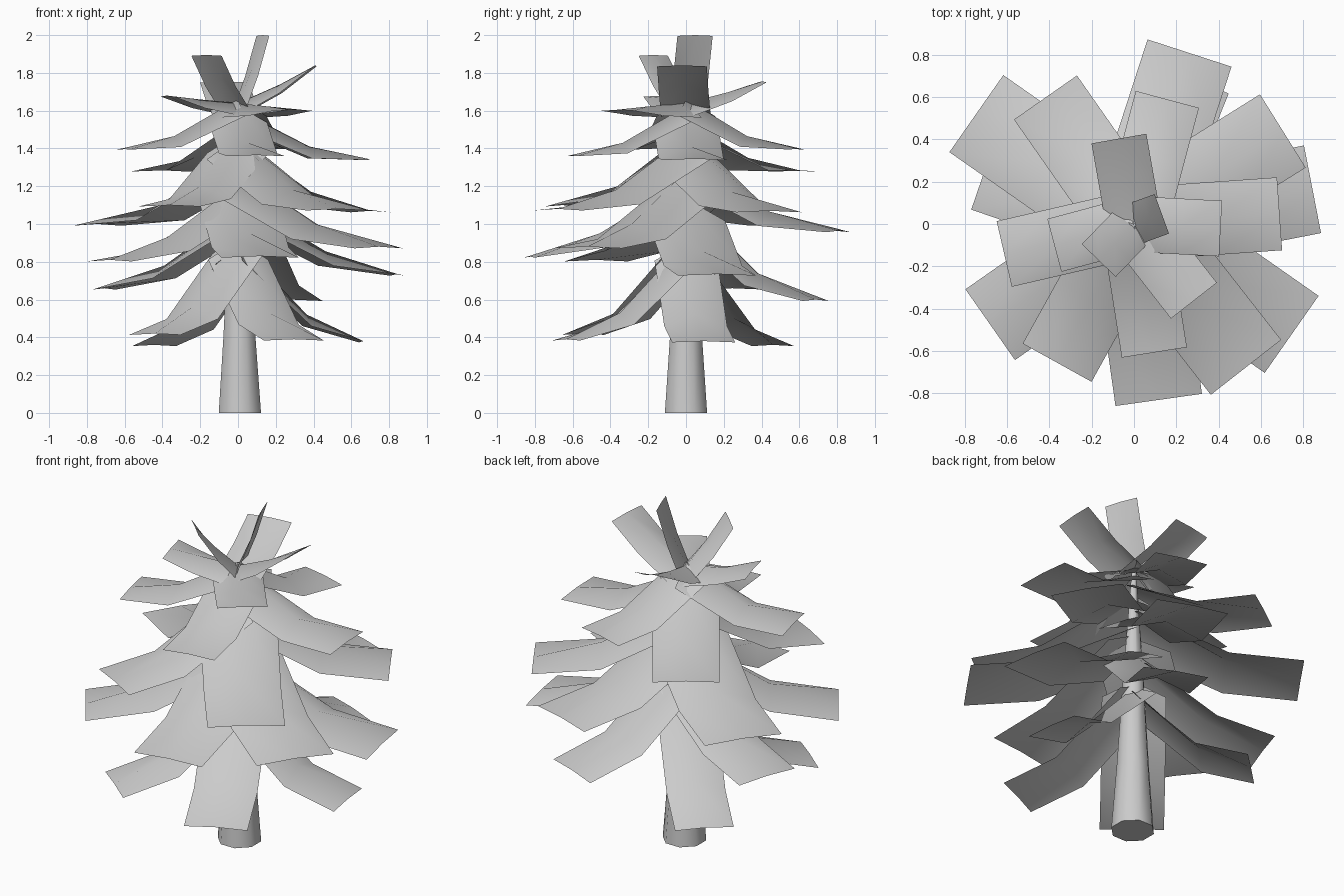
import bpy, bmesh
from math import radians, cos, sin, pi

if "Cube" in bpy.data.objects:
    bpy.data.objects.remove(bpy.data.objects["Cube"])


def finish(bm, name, flat_sides=5):
    me = bpy.data.meshes.new(name)
    bm.to_mesh(me)
    bm.free()
    for p in me.polygons:
        p.use_smooth = p.loop_total < flat_sides
    ob = bpy.data.objects.new(name, me)
    bpy.context.collection.objects.link(ob)


def trunk():
    """Eight-sided tapering trunk."""
    bm = bmesh.new()
    rings = []
    for z, r in ((0, .121), (.4, .092), (.9, .062), (1.65, .012)):
        ring = bmesh.ops.create_circle(bm, segments=8, radius=r)["verts"]
        for i, v in enumerate(ring):
            a = (i + .5) * pi / 4
            v.co = (.01 * (1 - z / 1.65) + r * cos(a), r * sin(a), z)
        rings.append(ring)
    for a, b in zip(rings, rings[1:]):
        for i in range(8):
            j = (i + 1) % 8
            bm.faces.new((a[i], a[j], b[j], b[i]))
    bm.faces.new(rings[0][::-1])
    bm.faces.new(rings[-1])
    # the caps get their own edges so they shade flat
    caps = [f for f in bm.faces if len(f.verts) == 8]
    bmesh.ops.split(bm, geom=caps)
    finish(bm, "trunk")


def branch(name, angle, reach, width, z_tip, z_mid, z_base):
    """Frond from the trunk axis: creased along its length, its sides
    folded down from a central ridge that flattens out at the tip."""
    a = radians(angle)
    bm = bmesh.new()
    rows = []
    for d, z, fold in ((0, z_base, .28), (.55 * reach, z_mid, .18), (reach, z_tip, .02)):
        rows.append([bm.verts.new((d * cos(a) - s * width / 2 * sin(a),
                                   d * sin(a) + s * width / 2 * cos(a),
                                   z - abs(s) * fold * width))
                     for s in (-1, 0, 1)])
    for p, q in zip(rows, rows[1:]):
        for i in (0, 1):
            bm.faces.new((p[i], q[i], q[i + 1], p[i + 1]))
    finish(bm, name)


def tier(name, crease, drop, cards):
    """Drooping ring: crease and root sit a fixed height above each tip."""
    for i, (angle, reach, tip) in enumerate(cards):
        branch(f"{name}_{i + 1}", angle, reach, .035 + .45 * reach,
               tip, tip + crease, tip + drop)


trunk()

# each frond: angle, reach, tip height
tier("bottom_branch", .14, .52, [
    (8, .67, .38), (68, .74, .6), (134, .64, .36), (231, .7, .42), (295, .7, .39)])
tier("lower_branch", .12, .4, [
    (11, .86, .735), (161, .75, .66), (215, .83, .81), (278, .84, .83), (325, .91, .88)])
tier("middle_branch", .1, .38, [
    (32, .83, 1.07), (72, .85, .965), (145, .91, 1), (241, .75, 1.1), (308, .86, 1.08)])
tier("upper_branch", .065, .26, [
    (4, .69, 1.345), (75, .61, 1.4), (125, .73, 1.285), (193, .63, 1.4), (279, .615, 1.365)])

# upswept crown around the trunk tip
crown = [(100, .41, 1.755), (-52, .46, 1.605), (195, .39, 1.68),
         (-3, .41, 1.84), (226, .24, 1.895), (20, .14, 2)]
for i, (angle, reach, tip) in enumerate(crown):
    branch(f"crown_branch_{i + 1}", angle, reach, .165 + .24 * reach,
           tip, 1.64 + .5 * (tip - 1.64), 1.64)
